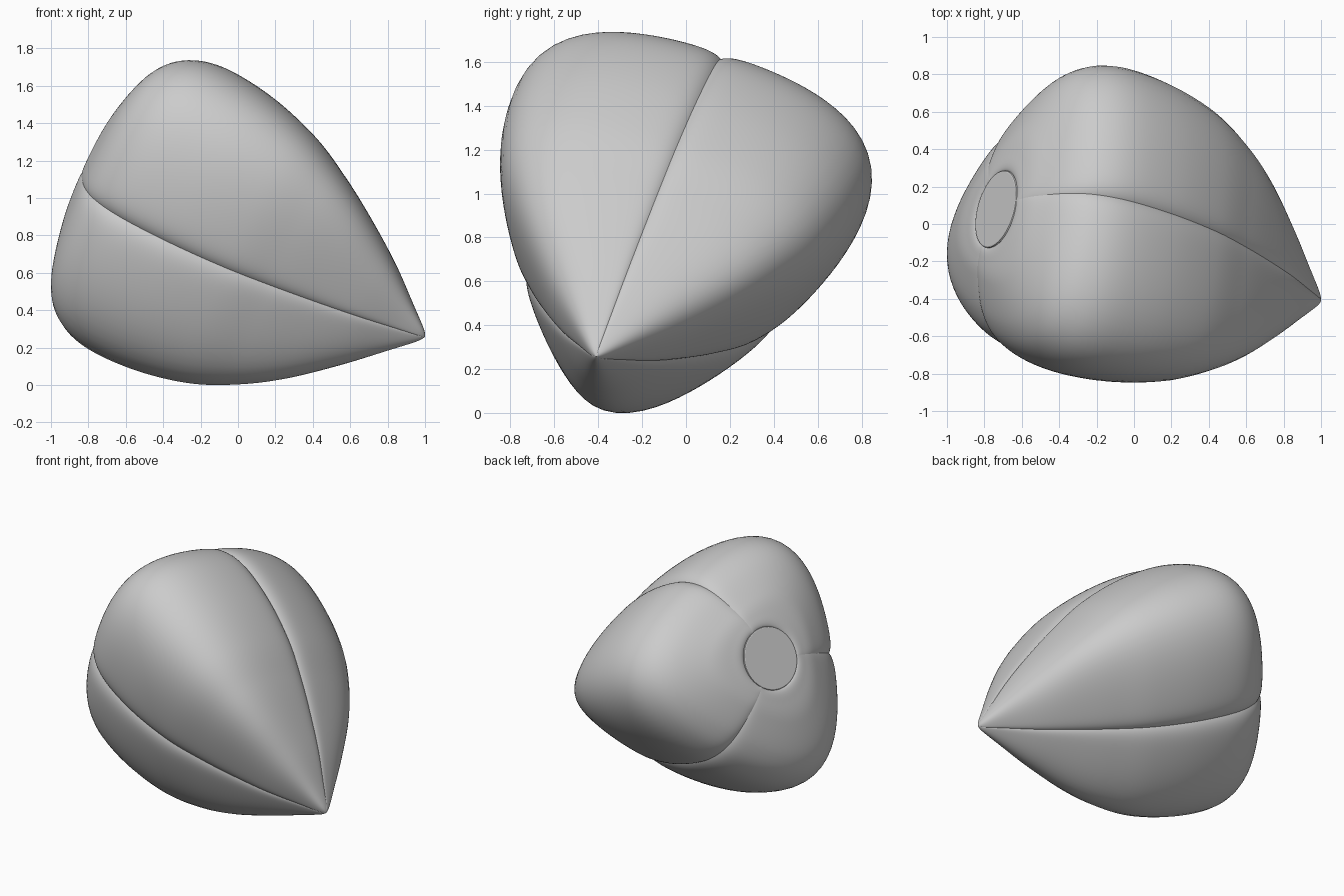
import bpy, bmesh, math
from mathutils import Matrix, Vector

cube = bpy.data.objects.get("Cube")
if cube:
    bpy.data.objects.remove(cube, do_unlink=True)

shell = bpy.data.materials.new("shell_grey")
shell.use_nodes = True
grey = (0.6, 0.6, 0.6, 1)
shell.diffuse_color = grey
shell.node_tree.nodes["Principled BSDF"].inputs["Base Color"].default_value = grey

# Seed axis: from the pointed tip to the round scar
tip = Vector((1, -0.41, 0.26))
axis = Vector((-0.855, 0.241, 0.458)).normalized()
up = (Vector((0, 0, 1)) - axis * axis.z).normalized()
side = axis.cross(up)
frame = Matrix.Translation(tip) @ Matrix((up, side, axis)).transposed().to_4x4()

# Distance from tip, radius at lobe ridge, radius at seam
profile = [Vector(p) for p in (
    (0, 0, 0), (0.03, 0.045, 0.035), (0.14, 0.16, 0.115), (0.33, 0.355, 0.25),
    (0.55, 0.56, 0.38), (0.76, 0.71, 0.49), (1.0, 0.83, 0.595), (1.3, 0.905, 0.67),
    (1.59, 0.92, 0.69), (1.78, 0.86, 0.645), (1.905, 0.725, 0.54), (2.0, 0.47, 0.365),
    (2.03, 0.30, 0.26), (2.03, 0.222, 0.205), (2.0, 0.20, 0.19))]
STEPS, HALF, POWER, GROOVE = 8, 24, 5, 0.05


def smooth_path(pts, steps):
    """Catmull-Rom curve through the points."""
    out = []
    for i in range(len(pts) - 1):
        a, b, c = pts[max(i - 1, 0)], pts[i], pts[i + 1]
        d = pts[min(i + 2, len(pts) - 1)]
        for k in range(steps):
            s = k / steps
            out.append(b + (c - a) * (s / 2) + (a * 2 - b * 5 + c * 4 - d) * (s * s / 2)
                       + (b * 3 - a - c * 3 + d) * (s ** 3 / 2))
    return out + [pts[-1]]


def lobe_radius(phi, ridge, seam):
    """Rounded triangle section with a pinched seam."""
    corner = ridge ** -POWER
    flat = max((seam / (1 - GROOVE)) ** -POWER - corner, 0) / (1 - 2 * 0.5 ** POWER)
    total = max(corner - 2 * flat * 0.5 ** POWER, 0)
    for s in (-1, 1):
        total += flat * max(math.cos(math.pi / 3 + s * phi), 0) ** POWER
    pinch = GROOVE * math.exp(-(60 - abs(math.degrees(phi))) / 4)
    return total ** (-1 / POWER) * (1 - pinch)


def finish(name, bm):
    me = bpy.data.meshes.new(name)
    bm.to_mesh(me)
    bm.free()
    me.transform(frame)
    me.materials.append(shell)
    ob = bpy.data.objects.new(name, me)
    bpy.context.collection.objects.link(ob)
    return ob


def make_lobe(name, turn):
    bm = bmesh.new()
    rows = []
    for t, ridge, seam in smooth_path(profile, STEPS):
        row = []
        for j in range(-HALF, HALF + 1):
            phi = math.pi / 3 * math.sin(math.pi / 2 * j / HALF)
            r = lobe_radius(phi, ridge, seam) if ridge > 1e-5 else 0
            row.append(bm.verts.new((r * math.cos(phi + turn), r * math.sin(phi + turn), t)))
        rows.append(row)
    for low, high in zip(rows, rows[1:]):
        for j in range(2 * HALF):
            bm.faces.new((low[j], low[j + 1], high[j + 1], high[j])).smooth = True
    bmesh.ops.remove_doubles(bm, verts=bm.verts, dist=1e-5)
    return finish(name, bm)


# Three matching lobes around the axis
parts = [make_lobe(name, math.radians(angle)) for name, angle in
         (("back_lobe", 80), ("front_lobe", -40), ("lower_lobe", 200))]

# Flat round scar closing the blunt end
bm = bmesh.new()
bmesh.ops.create_cone(bm, cap_ends=True, segments=64, radius1=0.213, radius2=0.213,
                      depth=0.1, matrix=Matrix.Translation((0, 0, 1.985)))
rim = [e for e in bm.edges if all(v.co.z > 2.02 for v in e.verts)]
bmesh.ops.bevel(bm, geom=rim, offset=0.008, segments=2, affect='EDGES', profile=0.5)
parts.append(finish("scar_disc", bm))

# Stand the seed on the ground, centred
points = [v.co for ob in parts for v in ob.data.vertices]
low = Vector([min(p[i] for p in points) for i in range(3)])
high = Vector([max(p[i] for p in points) for i in range(3)])
base = Vector(((low.x + high.x) / 2, (low.y + high.y) / 2, low.z))
for ob in parts:
    ob.data.transform(Matrix.Translation(-base))
